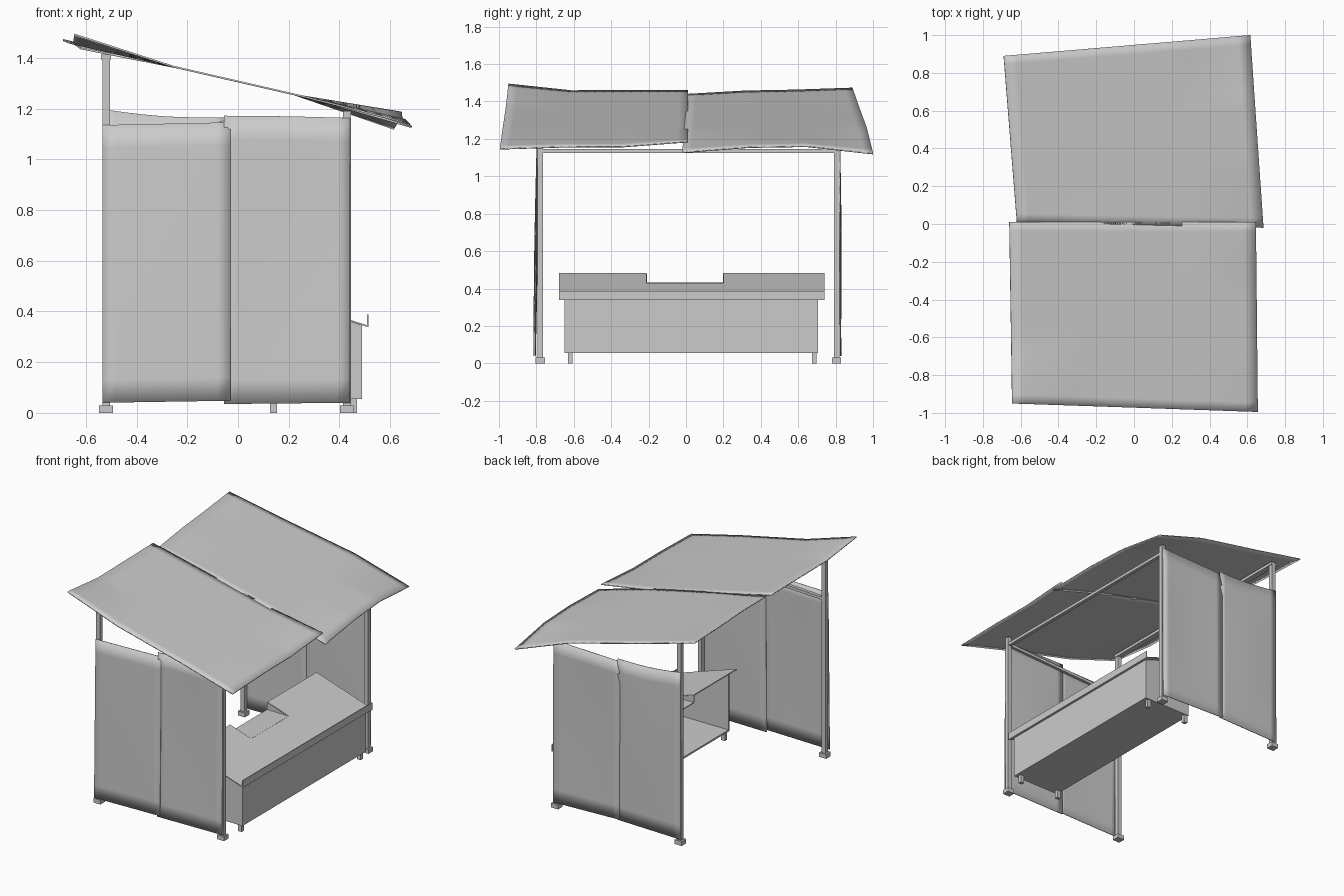
import bpy, math

if "Cube" in bpy.data.objects:
    bpy.data.objects.remove(bpy.data.objects["Cube"])


def mesh(name, verts, faces, thick=0.0, smooth=False):
    me = bpy.data.meshes.new(name)
    me.from_pydata(verts, [], faces)
    me.update()
    ob = bpy.data.objects.new(name, me)
    bpy.context.collection.objects.link(ob)
    if smooth:
        for p in me.polygons:
            p.use_smooth = True
    if thick:
        s = ob.modifiers.new("thickness", 'SOLIDIFY')
        s.thickness = thick
        s.offset = 0
    return ob


def prism(name, prof, y0, y1):
    # closed xz profile extruded along y
    n = len(prof)
    v = [(x, y, z) for y in (y0, y1) for x, z in prof]
    f = [tuple(range(n)), tuple(range(2 * n - 1, n - 1, -1))]
    f += [(i, i + n, (i + 1) % n + n, (i + 1) % n) for i in range(n)]
    return mesh(name, v, f)


def box(name, x0, x1, y0, y1, z0, z1):
    return prism(name, [(x0, z0), (x1, z0), (x1, z1), (x0, z1)], y0, y1)


def sheet(name, func, nu, nv, thick):
    v = [func(i / nu, j / nv) for j in range(nv + 1) for i in range(nu + 1)]
    w = nu + 1
    f = [(j * w + i, j * w + i + 1, (j + 1) * w + i + 1, (j + 1) * w + i)
         for j in range(nv) for i in range(nu)]
    return mesh(name, v, f, thick, True)


def lerp(a, b, t):
    return a + (b - a) * t


# Posts and feet
for side, y in (("front", -0.78), ("back", 0.805)):
    for end, x, h in (("left", -0.52, 1.40), ("right", 0.43, 1.19)):
        box(f"{side}_{end}_post", x - .015, x + .015, y - .015, y + .015, .03, h)
        box(f"{side}_{end}_foot", x - .028, x + .026, y - .025, y + .025, 0, .03)
    # sloping rail that carries the side cloth
    prism(f"{side}_cloth_rail", [(-.52, 1.085), (.43, 1.13), (.43, 1.15), (-.52, 1.105)],
          y - .01, y + .01)

# Cross beams
box("high_beam", -.54, -.50, -.795, .82, 1.393, 1.413)
box("low_beam", .418, .442, -.795, .82, 1.125, 1.145)


# Roof sheets: corners a (-x,-y), b (+x,-y), c (+x,+y), d (-x,+y) with a lift each
def roof(name, corners):
    def func(u, v):
        a, b, c, d = corners
        x = lerp(lerp(a[0], b[0], u), lerp(d[0], c[0], u), v)
        y = lerp(lerp(a[1], b[1], u), lerp(d[1], c[1], u), v)
        wu = max(0, (abs(2 * u - 1) - .4) / .6)
        wv = max(0, (abs(2 * v - 1) - .3) / .7)
        k = (a if u < .5 else b) if v < .5 else (d if u < .5 else c)
        return x, y, 1.307 - .23 * x + k[2] * wu * wv
    return sheet(name, func, 20, 20, .007)


roof("front_roof_sheet", [(-.645, -.95, .037), (.655, -.995, -.01),
                          (.645, .01, .026), (-.66, .01, 0)])
roof("back_roof_sheet", [(-.62, .01, -.012), (.685, -.02, -.022),
                         (.615, 1.0, -.045), (-.69, .89, .005)])


# Hanging side cloths, two overlapping halves each
def cloth(name, x0, x1, zb, zt, yb, yt, sag, bulge):
    def func(u, v):
        z0, z1 = lerp(zb[0], zb[1], u), lerp(zt[0], zt[1], u)
        z1 -= sag * math.sin(math.pi * u)
        y = lerp(yb, yt, v) + bulge * math.sin(math.pi * u) * math.sin(math.pi * v)
        return lerp(x0, x1, u), y, lerp(z0, z1, v)
    return sheet(name, func, 10, 12, .005)


cloth("front_cloth_left", -.535, -.03, (.04, .048), (1.135, 1.146), -.813, -.797, 0, -.004)
cloth("front_cloth_right", -.055, .442, (.035, .04), (1.172, 1.163), -.806, -.797, -.002, .006)
cloth("back_cloth_left", -.535, -.05, (.04, .05), (1.198, 1.166), .825, .822, .012, .006)
cloth("back_cloth_right", -.07, .442, (.055, .04), (1.15, 1.165), .828, .822, 0, -.006)

# Counter body: open at the back
YA, YB = -.65, .705
side = [(.12, .055), (.49, .055), (.49, .345), (.12, .467)]
prism("counter_side_front", side, YA, YA + .012)
prism("counter_side_back", side, YB - .012, YB)
box("counter_front_panel", .478, .49, YA + .012, YB - .012, .055, .345)
box("counter_floor", .12, .478, YA + .012, YB - .012, .055, .067)
for x in (.14, .455):
    for y in (-.618, .687):
        box("counter_leg", x - .014, x + .014, y - .012, y + .012, 0, .056)


# Counter top: sloping display boards with a level serving gap in the middle
def board(name, path, y0, y1):
    v = [(x, y, z) for x, z in path for y in (y0, y1)]
    f = [(2 * i, 2 * i + 1, 2 * i + 3, 2 * i + 2) for i in range(len(path) - 1)]
    return mesh(name, v, f, .006)


slope = [(.085, .481), (.25, .427)]
board("display_board_front", slope, -.68, -.21)
board("display_board_back", slope, .20, .74)
board("serving_gap", [(.085, .429), (.25, .427)], -.21, .20)
board("counter_slope", [(.25, .427), (.51, .342)], -.68, .74)
for y in (-.21, .20):
    mesh("gap_cheek", [(.085, y, .481), (.25, y, .427), (.085, y, .429)], [(0, 1, 2)], .005)
box("counter_lip", .508, .514, -.68, .74, .338, .388)
